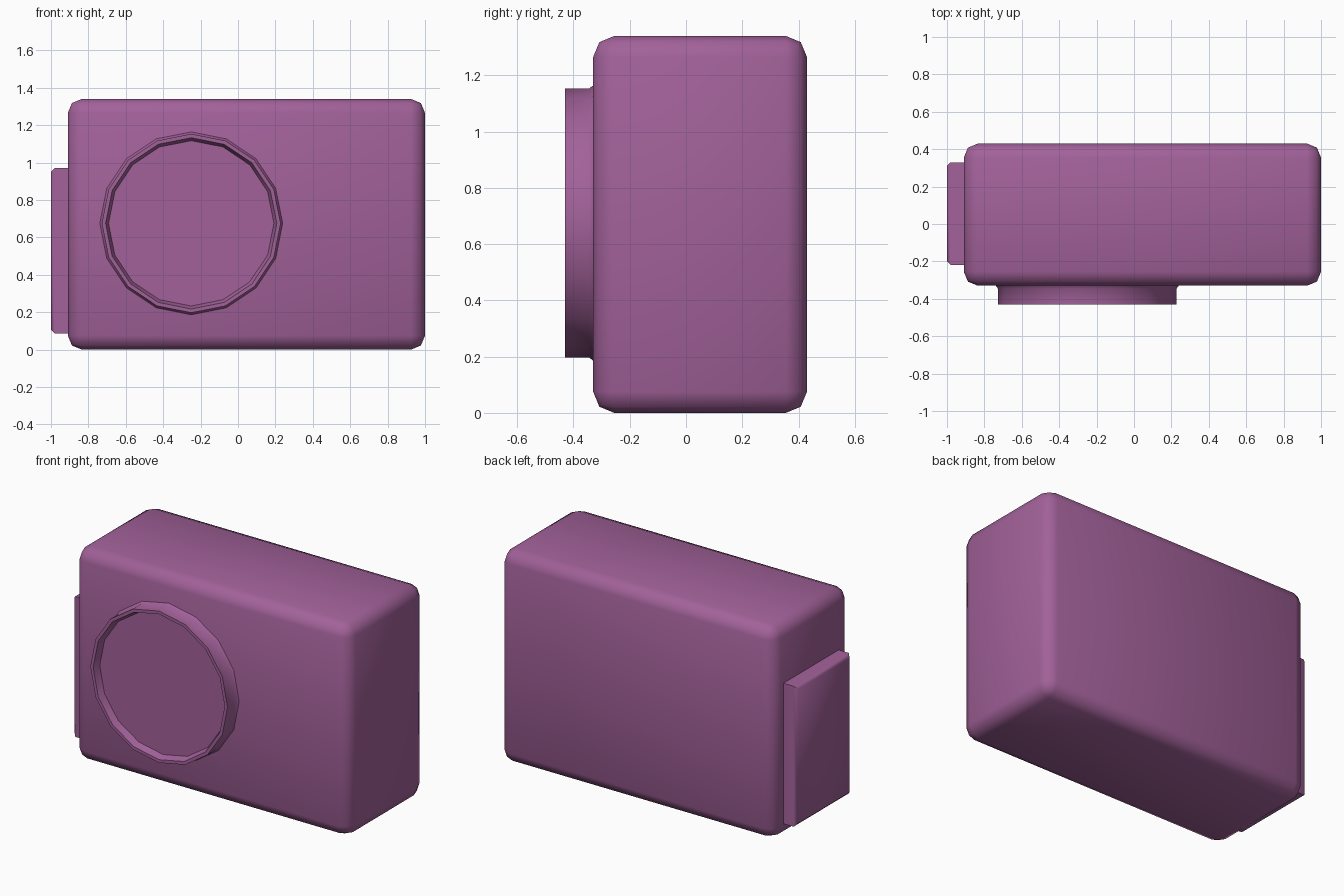
import bpy, bmesh, math

if "Cube" in bpy.data.objects:
    bpy.data.objects.remove(bpy.data.objects["Cube"])

mat = bpy.data.materials.new("purple_plastic")
mat.diffuse_color = (0.36, 0.12, 0.32, 1)
mat.use_nodes = True
mat.node_tree.nodes["Principled BSDF"].inputs["Base Color"].default_value = mat.diffuse_color


def finish(name, bm, angle=50):
    bmesh.ops.recalc_face_normals(bm, faces=bm.faces)
    me = bpy.data.meshes.new(name)
    bm.to_mesh(me)
    bm.free()
    ob = bpy.data.objects.new(name, me)
    bpy.context.collection.objects.link(ob)
    me.materials.append(mat)
    bpy.ops.object.select_all(action='DESELECT')
    ob.select_set(True)
    bpy.context.view_layer.objects.active = ob
    bpy.ops.object.shade_smooth_by_angle(angle=math.radians(angle))
    return ob


def bevelled_box(name, lo, hi, width, segments, keep=lambda e: True):
    bm = bmesh.new()
    bmesh.ops.create_cube(bm, size=1)
    for v in bm.verts:
        v.co = [l + (c + 0.5) * (h - l) for c, l, h in zip(v.co, lo, hi)]
    bmesh.ops.bevel(bm, geom=[e for e in bm.edges if keep(e)], offset=width,
                    segments=segments, profile=0.5, affect='EDGES')
    return finish(name, bm)


# main camera body
bevelled_box("camera_body", (-0.91, -0.33, 0), (1.0, 0.43, 1.34), 0.075, 2)

# raised panel on the left side, softened around its outer face
bevelled_box("side_panel", (-1.0, -0.22, 0.085), (-0.9, 0.33, 0.97), 0.02, 1,
             lambda e: all(v.co.x < -0.95 for v in e.verts))

# 16-sided lens ring with flared base and recessed glass: (radius, y)
profile = [(0.489, -0.33), (0.478, -0.345), (0.478, -0.43),
           (0.458, -0.43), (0.442, -0.388)]
sides = 16
bm = bmesh.new()
rings = []
for r, y in profile:
    rings.append([bm.verts.new((-0.25 + r * math.sin(2 * math.pi * i / sides), y,
                                0.675 + r * math.cos(2 * math.pi * i / sides)))
                  for i in range(sides)])
for a, b in zip(rings, rings[1:]):
    for i in range(sides):
        j = (i + 1) % sides
        bm.faces.new((a[i], a[j], b[j], b[i]))
bm.faces.new(rings[-1])
bm.faces.new(rings[0])
finish("lens_ring", bm)
